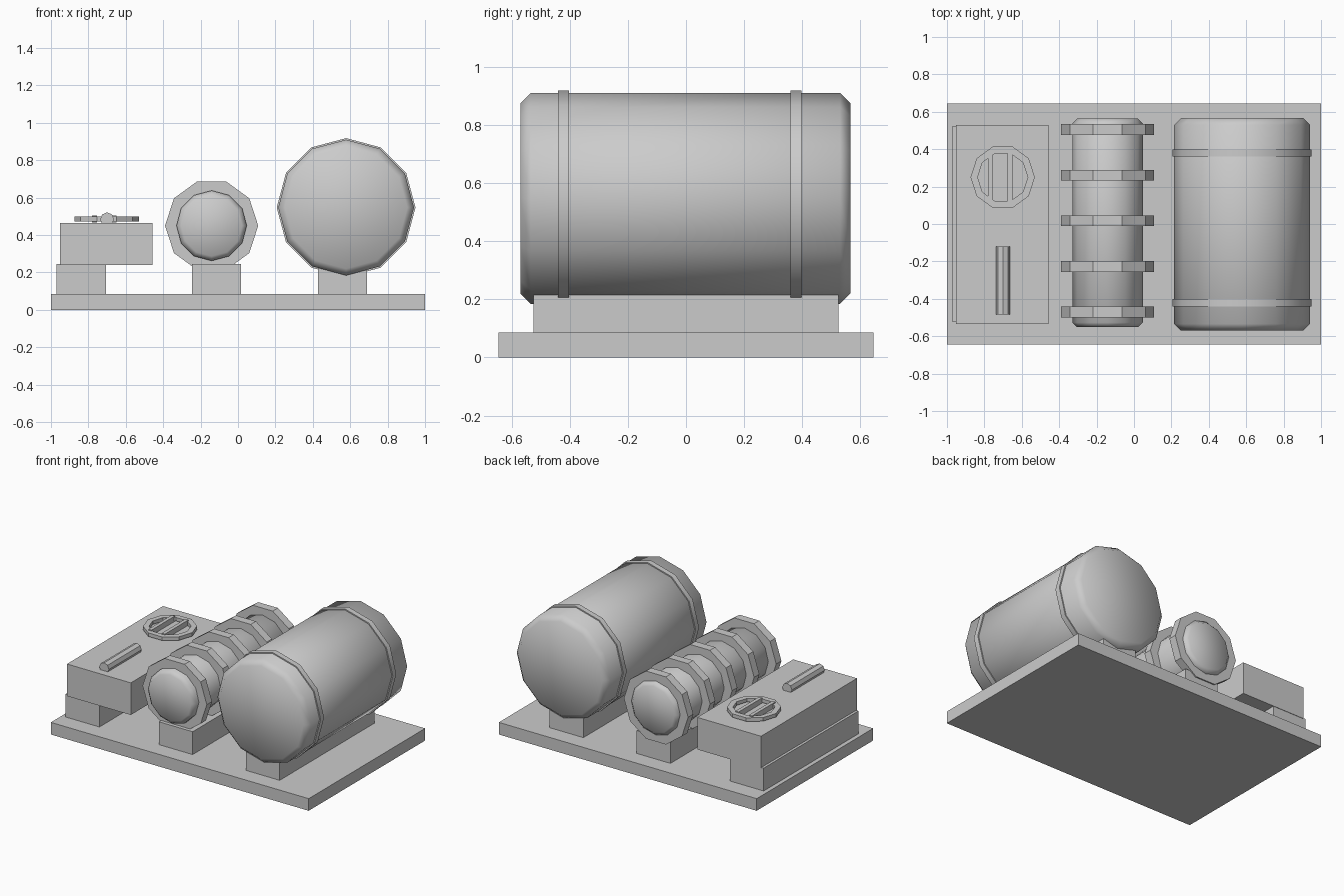
import bpy, bmesh, math
from mathutils import Matrix, Vector

if "Cube" in bpy.data.objects:
    bpy.data.objects.remove(bpy.data.objects["Cube"], do_unlink=True)

GREY = (0.6, 0.6, 0.6, 1)
grey = bpy.data.materials.new("plain grey")
grey.use_nodes = True
grey.diffuse_color = GREY
grey.node_tree.nodes["Principled BSDF"].inputs["Base Color"].default_value = GREY


def finish(name, bm, smooth=False):
    bmesh.ops.recalc_face_normals(bm, faces=bm.faces)
    for face in bm.faces:
        face.smooth = smooth
    mesh = bpy.data.meshes.new(name)
    bm.to_mesh(mesh)
    bm.free()
    mesh.materials.append(grey)
    obj = bpy.data.objects.new(name, mesh)
    bpy.context.collection.objects.link(obj)
    return obj


def box(name, x, y, z):
    """Block between (min, max) pairs."""
    bm = bmesh.new()
    bmesh.ops.create_cube(bm, size=1)
    bmesh.ops.scale(bm, vec=[b - a for a, b in (x, y, z)], verts=bm.verts)
    bmesh.ops.translate(bm, vec=[(a + b) / 2 for a, b in (x, y, z)], verts=bm.verts)
    return finish(name, bm)


def lathe(name, profile, sides, centre, upright=False, ring=False, smooth=False):
    """Turn (radius, distance along axis) points; axis is y, or z if upright."""
    bm = bmesh.new()
    loops = []
    for r, h in profile:
        angles = [math.tau * i / sides for i in range(sides)]
        loops.append([bm.verts.new((r * math.cos(a), r * math.sin(a), h)) for a in angles])
    pairs = list(zip(loops, loops[1:]))
    if ring:
        pairs.append((loops[-1], loops[0]))
    else:
        bm.faces.new(loops[0])
        bm.faces.new(loops[-1])
    for low, high in pairs:
        for i in range(sides):
            j = (i + 1) % sides
            bm.faces.new((low[i], low[j], high[j], high[i]))
    if not upright:
        bmesh.ops.transform(bm, matrix=Matrix.Rotation(-math.pi / 2, 4, "X"), verts=bm.verts)
    bmesh.ops.translate(bm, vec=Vector(centre), verts=bm.verts)
    return finish(name, bm, smooth)


def capsule(name, radius, start, end, bevel, sides, centre):
    inner = radius - bevel
    profile = [(inner, start), (radius, start + bevel), (radius, end - bevel), (inner, end)]
    return lathe(name, profile, sides, centre, smooth=True)


# Base plate and the three support rails
box("base_plate", (-1, 1), (-0.645, 0.645), (0, 0.085))
for name, left in (("box_support", -0.97), ("coil_support", -0.247), ("tank_support", 0.428)):
    box(name, (left, left + 0.263), (-0.525, 0.525), (0.085, 0.245))

# Large tank with two straps
tank = (0.578, 0, 0.547)
capsule("tank", 0.363, -0.57, 0.566, 0.036, 12, tank)
for name, y in (("front_strap", -0.421), ("back_strap", 0.379)):
    strap = lathe(name, [(0.371, y - 0.019), (0.371, y + 0.019)], 12, tank, smooth=True)
    strap.data.set_sharp_from_angle(angle=math.radians(40))

# Narrow cylinder with five collars
pipe = (-0.141, 0, 0.45)
capsule("cylinder", 0.188, -0.552, 0.563, 0.025, 12, pipe)
for i in range(5):
    y = -0.471 + i * 0.244
    lathe(f"collar_{i + 1}", [(0.249, y - 0.029), (0.249, y + 0.029)], 10, pipe)

# Control box with overhang
box("control_box", (-0.952, -0.457), (-0.535, 0.528), (0.24, 0.465))

# Vent ring with two crossing bars
vent = (-0.702, 0.25, 0)
lathe("vent_ring", [(0.172, 0.473), (0.172, 0.498), (0.134, 0.498), (0.134, 0.473)],
      10, vent, upright=True, ring=True)
for name, x in (("vent_bar_right", -0.767), ("vent_bar_left", -0.663)):
    box(name, (x - 0.0125, x + 0.0125), (0.12, 0.38), (0.468, 0.505))

# Grab handle on the box
lathe("handle", [(0.037, -0.483), (0.037, -0.12)], 8, (-0.7, 0, 0.484))
